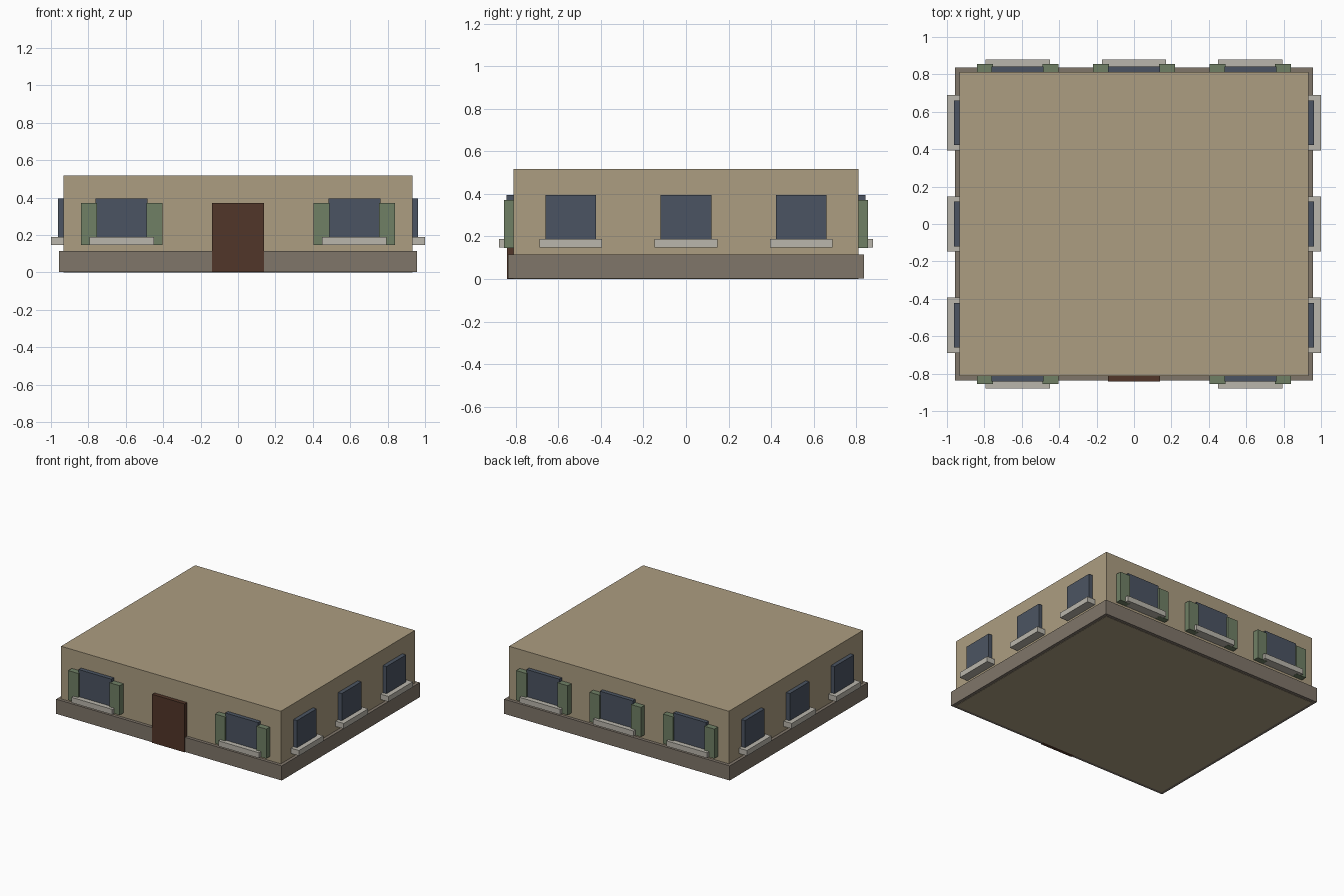
import bpy
import bmesh

if "Cube" in bpy.data.objects:
    bpy.data.objects.remove(bpy.data.objects["Cube"], do_unlink=True)


def material(name, rgb):
    """Flat material from an sRGB colour given in 0-255."""
    colour = [((c / 255 + 0.055) / 1.055) ** 2.4 for c in rgb] + [1]
    mat = bpy.data.materials.new(name)
    mat.use_nodes = True
    mat.diffuse_color = colour
    mat.node_tree.nodes["Principled BSDF"].inputs["Base Color"].default_value = colour
    return mat


plaster = material("tan plaster", (172, 157, 129))
stone = material("grey brown stone", (128, 118, 106))
glass = material("dark blue glass", (75, 84, 98))
sill_stone = material("pale sill stone", (186, 182, 172))
green = material("green paint", (112, 128, 101))
wood = material("dark brown wood", (81, 54, 41))


def box(name, low, high, mat):
    """Box between two opposite corners, given in any order."""
    bm = bmesh.new()
    bmesh.ops.create_cube(bm, size=1)
    for v in bm.verts:
        for i in range(3):
            v.co[i] = (low[i] + high[i]) / 2 + v.co[i] * abs(high[i] - low[i])
    mesh = bpy.data.meshes.new(name)
    bm.to_mesh(mesh)
    bm.free()
    mesh.materials.append(mat)
    obj = bpy.data.objects.new(name, mesh)
    bpy.context.collection.objects.link(obj)


# Main volumes: the walls run to the ground, the plinth wraps round their foot
WALL_X, WALL_Y = 0.932, 0.812
EMBED = 0.02
SILL_LOW, SILL_TOP = 0.147, 0.188
box("walls", (-WALL_X, -WALL_Y, 0), (WALL_X, WALL_Y, 0.517), plaster)
box("plinth", (-0.956, -0.836, 0.002), (0.956, 0.836, 0.114), stone)
box("door", (-0.138, -0.842, 0.001), (0.138, -WALL_Y + EMBED, 0.372), wood)


def wall_box(name, axis, side, span, depth, heights, mat):
    """Box standing out by depth from the wall facing side along axis."""
    wall = (WALL_X, WALL_Y)[axis]
    near, far = side * (wall - EMBED), side * (wall + depth)
    low, high = [0, 0, heights[0]], [0, 0, heights[1]]
    low[axis], high[axis] = near, far
    low[1 - axis], high[1 - axis] = span
    box(name, low, high, mat)


def window(name, axis, side, centre, half, shutters):
    wall_box(name + "_pane", axis, side, (centre - half, centre + half),
             0.031, (SILL_LOW + 0.01, 0.396), glass)
    reach = half + (0.033 if shutters else 0.029)
    wall_box(name + "_sill", axis, side, (centre - reach, centre + reach),
             0.068, (SILL_LOW, SILL_TOP), sill_stone)
    if shutters:
        for s in (-1, 1):
            wall_box(name + "_shutter", axis, side,
                     (centre + s * 0.133, centre + s * 0.218),
                     0.044, (SILL_LOW - 0.001, 0.372), green)


# Shuttered windows: two beside the door, three on the back
for x in (-0.622, 0.622):
    window("front_window", 1, -1, x, 0.139, True)
for x in (-0.622, 0, 0.622):
    window("back_window", 1, 1, x, 0.139, True)

# Plain windows on both ends
for side, label in ((1, "left_window"), (-1, "right_window")):
    for y in (-0.542, 0, 0.542):
        window(label, 0, side, y, 0.119, False)
